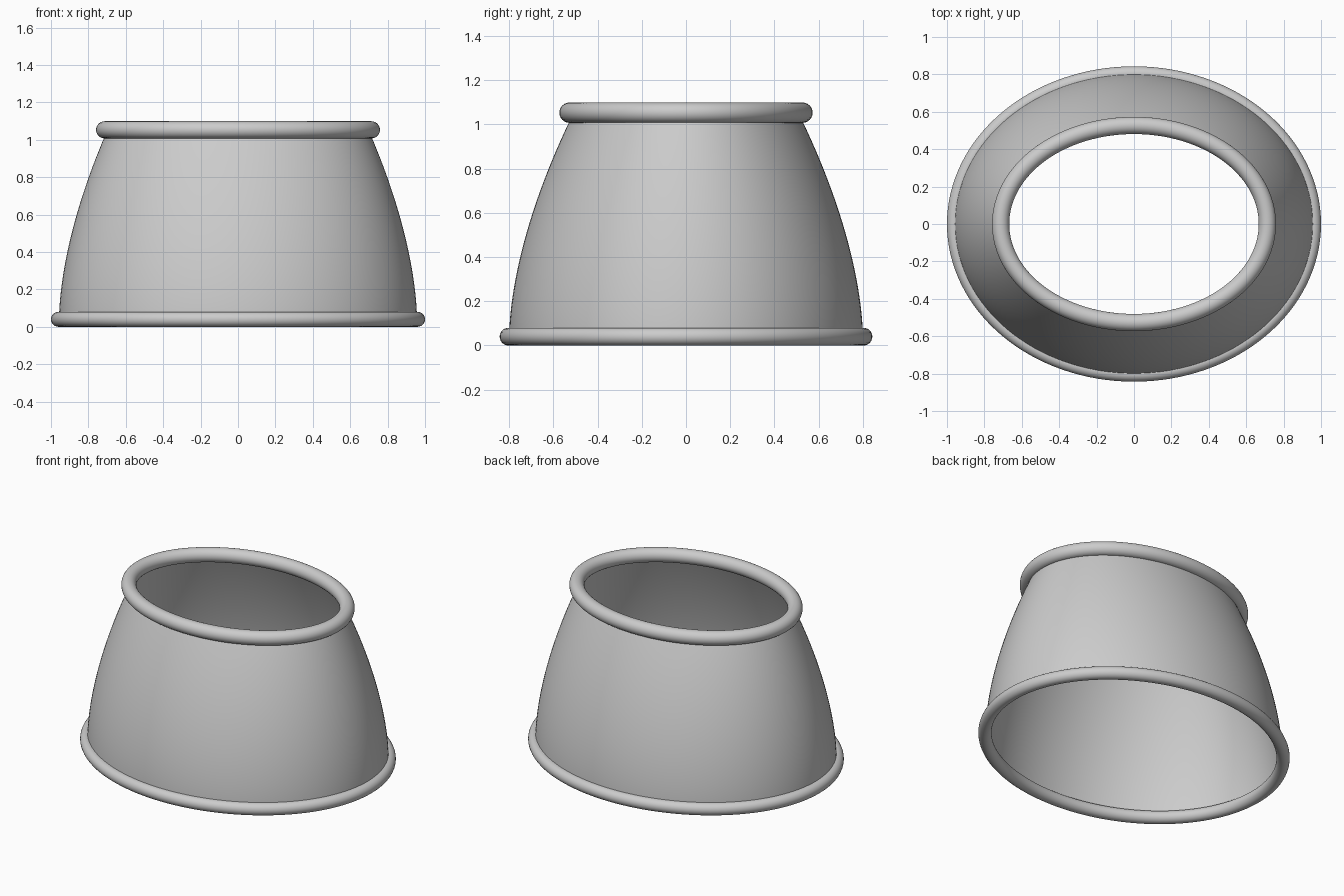
import bpy
import bmesh
from math import cos, sin, tau

cube = bpy.data.objects.get("Cube")
if cube:
    bpy.data.objects.remove(cube, do_unlink=True)

SEGMENTS = 128

grey = bpy.data.materials.new("plain_grey")
grey.use_nodes = True
colour = (0.6, 0.6, 0.6, 1)
grey.diffuse_color = colour
grey.node_tree.nodes["Principled BSDF"].inputs["Base Color"].default_value = colour


def oval_loft(name, rings, closed):
    """Skin a stack of oval rings given as (x radius, y radius, height)."""
    bm = bmesh.new()
    loops = []
    for rx, ry, z in rings:
        angles = [tau * i / SEGMENTS for i in range(SEGMENTS)]
        loops.append([bm.verts.new((rx * cos(a), ry * sin(a), z)) for a in angles])
    pairs = list(zip(loops, loops[1:]))
    if closed:
        pairs.append((loops[-1], loops[0]))
    for low, high in pairs:
        for i in range(SEGMENTS):
            j = (i + 1) % SEGMENTS
            bm.faces.new((low[i], low[j], high[j], high[i])).smooth = True
    mesh = bpy.data.meshes.new(name)
    bm.to_mesh(mesh)
    bm.free()
    mesh.materials.append(grey)
    obj = bpy.data.objects.new(name, mesh)
    bpy.context.collection.objects.link(obj)
    return obj


def oval_rim(name, rx, ry, z, tube, sides=24):
    """Round bead running along an oval."""
    turns = [tau * k / sides for k in range(sides)]
    rings = [(rx + tube * cos(t), ry + tube * sin(t + tau / 4), z + tube * sin(t))
             for t in turns]
    return oval_loft(name, rings, True)


# Open shell that curves inward towards the top
base_z, top_z, steps = 0.04, 1.05, 32
wall = []
for s in range(steps + 1):
    t = s / steps
    inset = t ** 1.7
    wall.append((0.957 - 0.258 * inset, 0.8 - 0.29 * inset, base_z + (top_z - base_z) * t))
oval_loft("shell_wall", wall, False)

# Rolled rims at both openings
oval_rim("bottom_rim", 0.96, 0.803, 0.04, 0.04)
oval_rim("top_rim", 0.713, 0.527, 1.053, 0.046)
